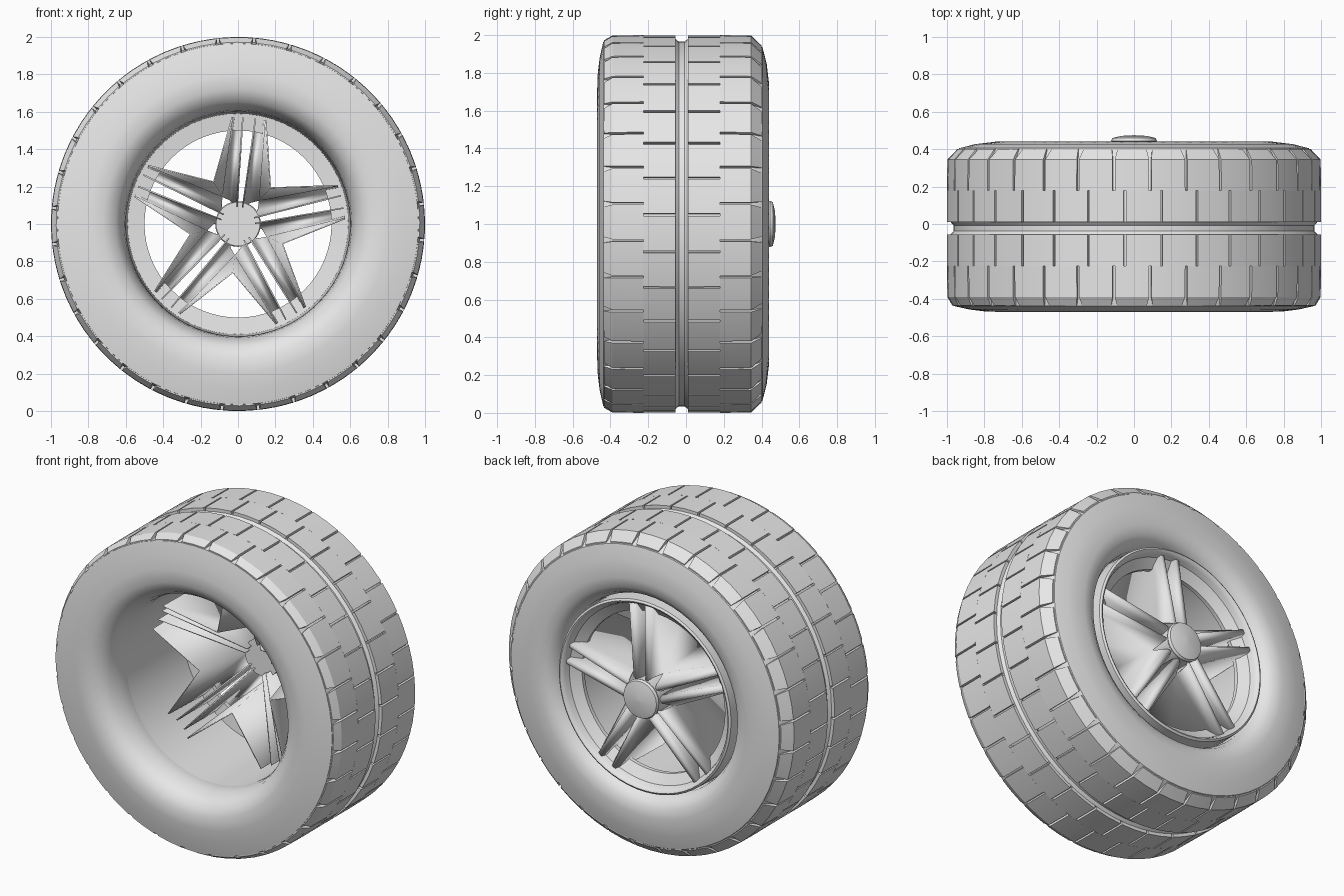
import bpy, bmesh
from math import sin, cos, pi, radians

if "Cube" in bpy.data.objects:
    bpy.data.objects.remove(bpy.data.objects["Cube"], do_unlink=True)

grey = bpy.data.materials.new("light_grey")
grey.use_nodes = True
grey.diffuse_color = (0.8, 0.8, 0.8, 1)
grey.node_tree.nodes["Principled BSDF"].inputs["Base Color"].default_value = (0.8, 0.8, 0.8, 1)


def polar(r, y, a):
    """Point around the axle, which runs along y at height 1."""
    return (r * cos(a), y, 1 + r * sin(a))


def finish(name, bm, sharp=35):
    bmesh.ops.recalc_face_normals(bm, faces=bm.faces[:])
    mesh = bpy.data.meshes.new(name)
    bm.to_mesh(mesh)
    bm.free()
    mesh.materials.append(grey)
    for p in mesh.polygons:
        p.use_smooth = True
    mesh.set_sharp_from_angle(angle=radians(sharp))
    obj = bpy.data.objects.new(name, mesh)
    bpy.context.collection.objects.link(obj)
    return obj


def sweep(bm, rings, closed):
    """Skin closed cross-sections into a ring (closed) or a capped bar."""
    rows = [[bm.verts.new(p) for p in ring] for ring in rings]
    n = len(rows[0])
    for i in range(len(rows) if closed else len(rows) - 1):
        a, b = rows[i], rows[(i + 1) % len(rows)]
        for j in range(n):
            k = (j + 1) % n
            bm.faces.new((a[j], a[k], b[k], b[j]))
    if not closed:
        bm.faces.new(rows[0])
        bm.faces.new(rows[-1])


def revolve(name, profile, steps=64, sharp=35):
    bm = bmesh.new()
    sweep(bm, [[polar(r, y, 2 * pi * i / steps) for r, y in profile]
               for i in range(steps)], True)
    return finish(name, bm, sharp)


# Tyre carcass with a deep rounded front mouth and a central groove
revolve("tyre", [
    (0.6, -0.26), (0.608, -0.33), (0.625, -0.39), (0.655, -0.435), (0.72, -0.47),
    (0.8, -0.467), (0.88, -0.457), (0.965, -0.438), (0.975, -0.39),
    (0.98, -0.055), (0.965, -0.038), (0.965, -0.008), (0.98, 0.01),
    (0.975, 0.345), (0.935, 0.405), (0.85, 0.427), (0.74, 0.44),
    (0.68, 0.428), (0.64, 0.4), (0.615, 0.35), (0.61, 0.26), (0.62, -0.2)])

# Tread blocks: two staggered rows on each side of the central groove
COUNT = 32
PITCH = 2 * pi / COUNT
LOW = 0.97
ROWS = [
    # profile along y as (y, radius, end trim), angular offset
    ([(-0.435, 0.972, 0.016), (-0.39, 0.998, 0.006), (-0.225, 1.0, 0.006)], 0.06),
    ([(-0.225, 1.0, 0.006), (-0.055, 1.0, 0.006)], 0.0),
    ([(0.01, 1.0, 0.006), (0.18, 1.0, 0.006)], 0.0),
    ([(0.18, 1.0, 0.006), (0.345, 0.998, 0.006), (0.4, 0.945, 0.016)], 0.06),
]
bm = bmesh.new()
for i in range(COUNT):
    for row, shift in ROWS:
        start = (i + 0.25) * PITCH + shift
        sections = []
        for t in (0, 0.5, 1):
            ring = [polar(r, y, start + trim + t * (PITCH - 2 * trim)) for y, r, trim in row]
            ring += [polar(r - 0.03, y, start + trim + t * (PITCH - 2 * trim))
                     for y, r, trim in reversed(row)]
            sections.append(ring)
        sweep(bm, sections, False)
finish("tread_blocks", bm, 20)

# Wheel rim: long barrel with a rounded lip at the back
revolve("rim", [
    (0.6, -0.262), (0.59, 0.29), (0.5, 0.3), (0.5, 0.325), (0.53, 0.345),
    (0.56, 0.365), (0.57, 0.395), (0.58, 0.413), (0.59, 0.418), (0.602, 0.41),
    (0.606, 0.3), (0.61, -0.2)])

# Five twin spokes: folded shells that reach forward into the barrel
valley = (cos(pi / 5), sin(pi / 5))


def at_valley(r, y):
    return (r * valley[0], r * valley[1], y)


INNER = [(0.09, 0.015, 0.2), (0.09, 0.015, 0.4), (0.1, 0.03, 0.425),
         (0.12, 0.055, 0.42), at_valley(0.17, 0.35), at_valley(0.26, -0.02)]
OUTER = [(0.57, 0.034, -0.03), (0.57, 0.034, 0.36), (0.565, 0.045, 0.385),
         (0.565, 0.065, 0.385), (0.565, 0.08, 0.34), (0.565, 0.09, -0.06)]
bm = bmesh.new()
for k in range(5):
    a = radians(12 + 72 * k)
    for side in (1, -1):
        rows = []
        for pts in (INNER, OUTER):
            rows.append([bm.verts.new((u * cos(a) - side * v * sin(a), y,
                                       1 + u * sin(a) + side * v * cos(a)))
                         for u, v, y in pts])
        for j in range(len(INNER) - 1):
            bm.faces.new((rows[0][j], rows[0][j + 1], rows[1][j + 1], rows[1][j]))
bmesh.ops.remove_doubles(bm, verts=bm.verts[:], dist=0.001)
spokes = finish("spokes", bm, 50)
shell = spokes.modifiers.new("thickness", "SOLIDIFY")
shell.thickness = 0.008
shell.offset = 0

# Hub and domed centre cap
revolve("hub", [(0.001, 0.24), (0.118, 0.24), (0.118, 0.435), (0.001, 0.435)], 32)
revolve("centre_cap", [(0.001, 0.43), (0.115, 0.43), (0.122, 0.445), (0.115, 0.46),
                       (0.07, 0.471), (0.001, 0.475)], 32)
